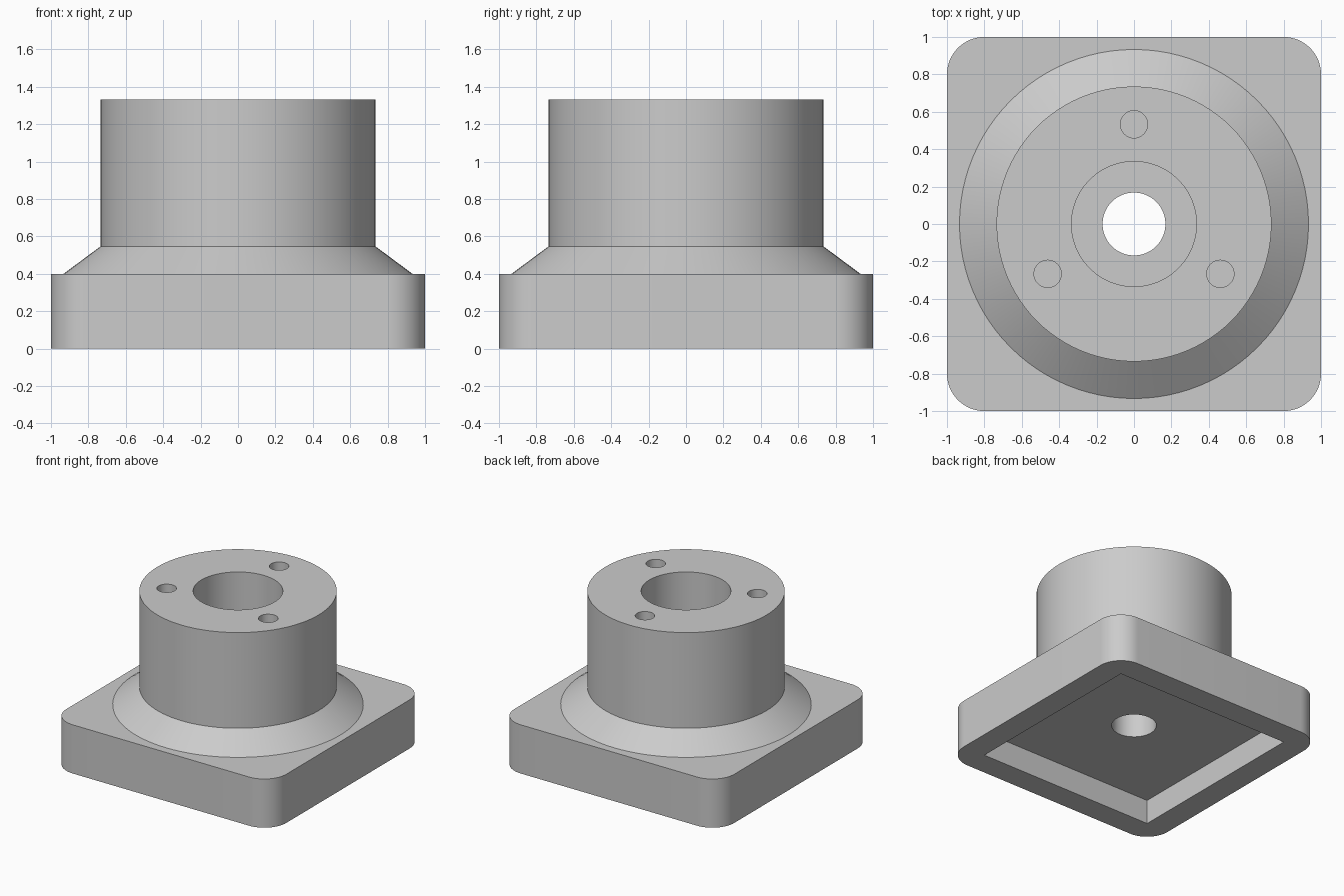
import bpy, bmesh, math

if "Cube" in bpy.data.objects:
    bpy.data.objects.remove(bpy.data.objects["Cube"], do_unlink=True)

metal = bpy.data.materials.new("plain grey")
metal.use_nodes = True
GREY = (0.6, 0.6, 0.6, 1)
metal.diffuse_color = GREY
metal.node_tree.nodes["Principled BSDF"].inputs["Base Color"].default_value = GREY


def make_object(name, bm):
    bmesh.ops.recalc_face_normals(bm, faces=bm.faces)
    mesh = bpy.data.meshes.new(name)
    bm.to_mesh(mesh)
    bm.free()
    mesh.materials.append(metal)
    obj = bpy.data.objects.new(name, mesh)
    bpy.context.collection.objects.link(obj)
    return obj


def turned(name, profile, x=0, y=0, sides=96):
    """Solid of revolution from (radius, height) points, capped at both ends."""
    bm = bmesh.new()
    rings = []
    for r, z in profile:
        angles = [math.tau * i / sides for i in range(sides)]
        rings.append([bm.verts.new((x + r * math.cos(a), y + r * math.sin(a), z))
                      for a in angles])
    for low, high in zip(rings, rings[1:]):
        for i in range(sides):
            j = (i + 1) % sides
            bm.faces.new((low[i], low[j], high[j], high[i]))
    bm.faces.new(rings[0])
    bm.faces.new(rings[-1])
    return make_object(name, bm)


def block(name, half, bottom, top, corner=0):
    """Square block with optional rounded vertical corners."""
    bm = bmesh.new()
    bmesh.ops.create_cube(bm, size=2)
    for v in bm.verts:
        v.co = (v.co.x * half, v.co.y * half, top if v.co.z > 0 else bottom)
    if corner:
        upright = [e for e in bm.edges
                   if abs(e.verts[0].co.z - e.verts[1].co.z) > 0.1]
        bmesh.ops.bevel(bm, geom=upright, offset=corner, segments=16,
                        profile=0.5, affect='EDGES')
    return make_object(name, bm)


def combine(target, tool, operation):
    mod = target.modifiers.new(tool.name, 'BOOLEAN')
    mod.operation = operation
    mod.solver = 'EXACT'
    mod.object = tool
    bpy.ops.object.select_all(action='DESELECT')
    bpy.context.view_layer.objects.active = target
    target.select_set(True)
    bpy.ops.object.modifier_apply(modifier=mod.name)
    bpy.data.objects.remove(tool, do_unlink=True)


# Square base plate joined to the flared round hub
flange = block("flanged_hub", 1, 0, 0.4, corner=0.2)
hub = turned("hub", [(0.933, 0.3), (0.933, 0.4), (0.735, 0.547), (0.735, 1.333)])
combine(flange, hub, 'UNION')

# Square pocket underneath, counterbore from above and through hole
combine(flange, block("pocket", 0.8, -0.2, 0.2), 'DIFFERENCE')
bore = turned("stepped_bore", [(0.168, 0.1), (0.168, 0.4), (0.334, 0.4), (0.334, 1.5)])
combine(flange, bore, 'DIFFERENCE')

# Three screw holes around the bore
for k in range(3):
    a = math.radians(90 + 120 * k)
    hole = turned("screw_hole", [(0.073, 0.53), (0.073, 1.5)],
                  0.533 * math.cos(a), 0.533 * math.sin(a), sides=40)
    combine(flange, hole, 'DIFFERENCE')

flange.select_set(True)
bpy.context.view_layer.objects.active = flange
bpy.ops.object.shade_smooth_by_angle(angle=math.radians(25))
